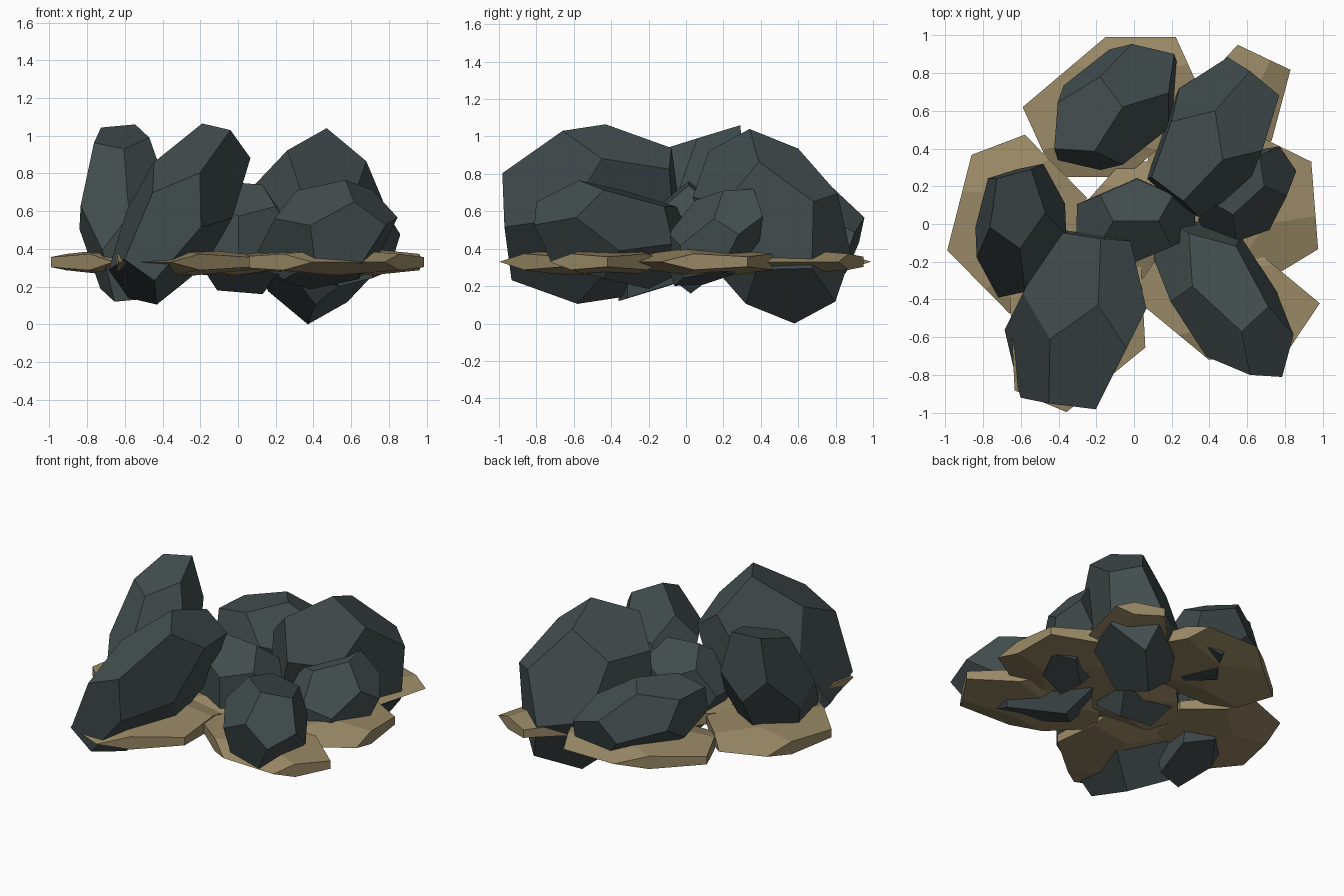
import bpy, bmesh
from mathutils import Matrix, Vector

cube = bpy.data.objects.get("Cube")
if cube:
    bpy.data.objects.remove(cube)

PHI = (1 + 5 ** 0.5) / 2


def material(name, rgb):
    mat = bpy.data.materials.new(name)
    mat.use_nodes = True
    colour = (*rgb, 1)
    mat.diffuse_color = colour
    bsdf = next(n for n in mat.node_tree.nodes if n.type == 'BSDF_PRINCIPLED')
    bsdf.inputs["Base Color"].default_value = colour
    bsdf.inputs["Roughness"].default_value = 0.9
    return mat


STONE = material("dark slate", (0.056, 0.075, 0.077))
EARTH = material("dry earth", (0.32, 0.25, 0.132))


def columns(a, b, c):
    return Matrix((a, b, c)).transposed()


def dodecahedron(name, centre, shape, mat):
    """Regular twelve-sided solid, stretched by a 3x3 matrix."""
    bm = bmesh.new()
    signs = (-1, 1)
    for i in signs:
        for j in signs:
            for k in signs:
                bm.verts.new((i, j, k))
            x, y = i / PHI, j * PHI
            for corner in ((0, x, y), (x, y, 0), (y, 0, x)):
                bm.verts.new(corner)
    bmesh.ops.convex_hull(bm, input=bm.verts[:])
    bmesh.ops.dissolve_limit(bm, angle_limit=0.05, verts=bm.verts[:], edges=bm.edges[:])
    bm.transform(Matrix.Translation(centre) @ shape.to_4x4())
    bmesh.ops.recalc_face_normals(bm, faces=bm.faces[:])
    mesh = bpy.data.meshes.new(name)
    bm.to_mesh(mesh)
    bm.free()
    mesh.materials.append(mat)
    obj = bpy.data.objects.new(name, mesh)
    bpy.context.collection.objects.link(obj)


# One corner of the regular solid and two of its neighbours
REST = columns((1, 1, 1), (0, 1 / PHI, PHI), (PHI, 0, 1 / PHI)).inverted()


def boulder(name, centre, corner, side_a, side_b):
    """Boulder set by its centre, a top corner and two corners next to it."""
    c = Vector(centre)
    arms = [Vector(p) - c for p in (corner, side_a, side_b)]
    dodecahedron(name, c, columns(*arms) @ REST, STONE)


def slab(name, x, y, tip, ridge):
    """Flat earth slab set by the directions to its tip and its long side."""
    shape = columns((*tip, 0), (*ridge, 0), (0, 0, 0.07)) * (1 / PHI)
    dodecahedron(name, Vector((x, y, 0.33)), shape, EARTH)


# Boulders
boulder("front_boulder", (-.31, -.505, .585), (-.19, -.43, 1.065), (-.04, -.66, 1.03), (-.445, -.61, .86))
boulder("right_boulder", (-.6, -.035, .59), (-.47, .06, .99), (-.545, .29, 1.06), (-.605, -.13, .93))
boulder("back_boulder", (-.095, .62, .5), (-.06, .62, .75), (-.18, .78, .73), (-.21, .385, .73))
boulder("back_left_boulder", (.42, .46, .52), (.47, .34, 1.04), (.68, .39, .865), (.43, .6, .935))
boulder("left_boulder", (.6, .15, .46), (.69, .2, .71), (.525, .05, .66), (.81, .15, .56))
boulder("front_left_boulder", (.475, -.385, .475), (.57, -.57, .765), (.615, -.8, .65), (.31, -.33, .71))
boulder("centre_boulder", (.01, .02, .46), (.13, .015, .74), (-.11, .015, .76), (.2, -.12, .625))

# Earth slabs under the boulders
slab("front_slab", -.3, -.505, (.36, -.15), (-.195, -.435))
slab("right_slab", -.62, 0, (-.37, -.14), (-.1, .42))
slab("back_slab", -.1, .62, (-.49, 0), (.135, .37))
slab("back_left_slab", .42, .46, (.13, .49), (.36, .17))
slab("left_slab", .61, .13, (.33, .2), (.24, -.34))
slab("front_left_slab", .485, -.4, (.5, -.02), (.1, -.325))
slab("centre_slab", .01, .02, (.35, 0), (.06, .31))
